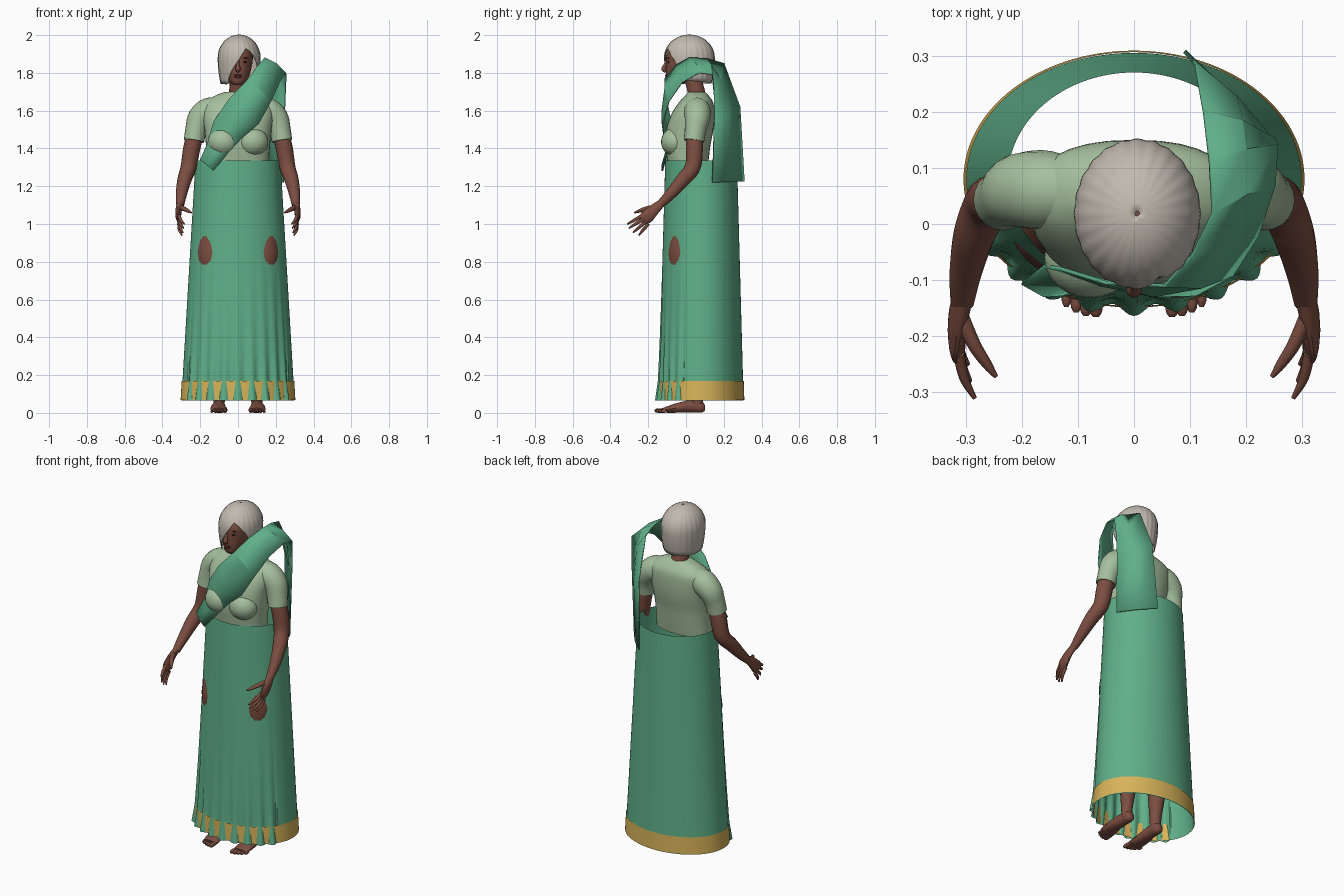
import bpy, bmesh
from math import sin, cos, pi, radians, degrees, copysign, sqrt
from mathutils import Vector, Matrix

cube = bpy.data.objects.get("Cube")
if cube:
    bpy.data.objects.remove(cube)


def material(name, r, g, b):
    m = bpy.data.materials.new(name)
    m.use_nodes = True
    m.diffuse_color = (r, g, b, 1)
    bsdf = next(n for n in m.node_tree.nodes if n.type == 'BSDF_PRINCIPLED')
    bsdf.inputs["Base Color"].default_value = (r, g, b, 1)
    bsdf.inputs["Roughness"].default_value = 0.8
    return m


GREEN = material("sari green", .115, .43, .25)
SAGE = material("blouse sage", .38, .52, .34)
GOLD = material("border gold", .68, .45, .10)
SKIN = material("brown skin", .20, .075, .052)
HAIR = material("silver hair", .54, .49, .43)
LIP = material("lip brown", .15, .04, .035)
DARK = material("eye dark", .02, .014, .012)


def finish(name, bm, mat, angle=40, thickness=0):
    bmesh.ops.recalc_face_normals(bm, faces=bm.faces)
    me = bpy.data.meshes.new(name)
    bm.to_mesh(me)
    bm.free()
    me.materials.append(mat)
    me.shade_smooth()
    me.set_sharp_from_angle(angle=radians(angle))
    ob = bpy.data.objects.new(name, me)
    bpy.context.collection.objects.link(ob)
    if thickness:
        mod = ob.modifiers.new("thickness", 'SOLIDIFY')
        mod.thickness, mod.offset = thickness, 0
    return ob


def surface(name, rows, mat, closed=True, caps=False, **kw):
    """Skin a list of equal point rows with quads."""
    bm = bmesh.new()
    grid = [[bm.verts.new(p) for p in row] for row in rows]
    n = len(rows[0])
    for a, b in zip(grid, grid[1:]):
        for i in range(n if closed else n - 1):
            j = (i + 1) % n
            bm.faces.new((a[i], a[j], b[j], b[i]))
    if caps:
        bm.faces.new(grid[0])
        bm.faces.new(grid[-1])
    return finish(name, bm, mat, **kw)


def smooth_path(pts, steps):
    """Catmull-Rom interpolation of tuples of any length."""
    out = []
    for i in range(len(pts) - 1):
        p = [Vector(pts[max(0, min(len(pts) - 1, i + k))]) for k in (-1, 0, 1, 2)]
        for s in range(steps):
            t = s / steps
            out.append(p[1] + (p[2] - p[0]) * (t / 2)
                       + (p[0] * 2 - p[1] * 5 + p[2] * 4 - p[3]) * (t * t / 2)
                       + (p[1] * 3 - p[0] - p[2] * 3 + p[3]) * (t ** 3 / 2))
    return out + [Vector(pts[-1])]


def limb(name, pts, mat, side=1, sides=14, steps=4):
    """Tapered tube; points are x, y, z, side radius and optional other radius."""
    pts = [(p[0] * side, p[1], p[2], p[3], p[-1]) for p in pts]
    path = smooth_path(pts, steps)
    mid = [Vector(p[:3]) for p in path]
    whole = (mid[-1] - mid[0]).normalized()
    ref = Vector((0, 1, 0)) if abs(whole.z) > .6 else Vector((0, 0, 1))
    rows = []
    for i, p in enumerate(path):
        t = (mid[min(i + 1, len(mid) - 1)] - mid[max(i - 1, 0)]).normalized()
        u = t.cross(ref).normalized()
        v = u.cross(t)
        rows.append([mid[i] + u * (p[3] * cos(a)) + v * (p[4] * sin(a))
                     for a in (2 * pi * k / sides for k in range(sides))])
    return surface(name, rows, mat, caps=True)


def trunk(name, rings, mat, power=.85, sides=32):
    """Upright form; rings are z, front y, back y and half width."""
    rows = []
    for z, f, b, w in smooth_path(rings, 4):
        row = []
        for k in range(sides):
            a = 2 * pi * k / sides
            s, c = (copysign(abs(q) ** power, q) for q in (sin(a), cos(a)))
            row.append((w * s, (f + b) / 2 - (b - f) / 2 * c, z))
        rows.append(row)
    return surface(name, rows, mat, caps=True)


def blob(name, centre, size, mat):
    bm = bmesh.new()
    bmesh.ops.create_uvsphere(bm, u_segments=24, v_segments=14, radius=1,
                              matrix=Matrix.Translation(centre) @ Matrix.Diagonal((*size, 1)))
    return finish(name, bm, mat)


# Skirt and its border: flaring oval tubes, with pleats over the front hem
TOP, HEM, COLS = 1.335, .065, 256


def skirt_row(z, pleated, grow=0):
    t = (TOP - z) / (TOP - HEM)
    row = []
    for k in range(COLS):
        a = 2 * pi * k / COLS - pi
        off = grow
        if pleated and abs(a) < radians(66):
            off += .010 * t ** 4 * cos(25 * a) + .009 * max(0, (t - .92) / .08)
        row.append(((.225 + .075 * t + off) * sin(a),
                    .08 - (.19 + .035 * t + off) * cos(a), z))
    return row


skirt_z = [TOP - .115 * i for i in range(10)] + [.3 - .02 * i for i in range(7)]
skirt_z += [.165 - .02 * i for i in range(6)]
surface("skirt", [skirt_row(z, True) for z in skirt_z], GREEN)
surface("skirt_border", [skirt_row(z, False, .004) for z in (.168, .12, .068)], GOLD)

# Blouse
trunk("blouse", [(1.27, -.09, .11, .165), (1.34, -.10, .12, .165), (1.42, -.11, .13, .17),
                 (1.50, -.105, .145, .178), (1.58, -.078, .15, .188), (1.64, -.04, .145, .175),
                 (1.68, -.005, .12, .12), (1.70, .015, .10, .065)], SAGE)

# Head and neck
limb("neck", [(0, .065, 1.64, .052), (0, .05, 1.72, .046), (0, .03, 1.79, .046)], SKIN)
trunk("head", [(1.735, -.085, -.04, .02), (1.75, -.098, .0, .04), (1.78, -.104, .06, .058),
               (1.82, -.105, .09, .07), (1.86, -.105, .11, .077), (1.90, -.10, .115, .077),
               (1.95, -.06, .08, .055)], SKIN, power=.95)
limb("nose", [(0, -.10, 1.868, .006), (0, -.112, 1.84, .009), (0, -.118, 1.82, .014),
              (0, -.104, 1.808, .008)], SKIN, sides=10)
blob("upper_lip", (0, -.104, 1.787), (.022, .007, .005), LIP)
blob("lower_lip", (0, -.103, 1.778), (.019, .008, .006), LIP)

# Bobbed hair: crown to hem, with a swept fringe
HEMLINE = [(-180, 1.745), (-40, 1.74), (-25, 1.80), (0, 1.87), (20, 1.93),
           (35, 1.91), (55, 1.86), (75, 1.76), (180, 1.745)]


def hem_height(deg):
    for (a, za), (b, zb) in zip(HEMLINE, HEMLINE[1:]):
        if deg <= b:
            return za + (zb - za) * (deg - a) / (b - a)
    return HEMLINE[-1][1]


rows = []
for i in range(19):
    s = max(i / 18, .01)
    row = []
    for k in range(96):
        a = 2 * pi * k / 96 - pi
        z = 2.0 - (2.0 - hem_height(degrees(a))) * s ** 1.8
        if z > 1.88:
            r = sqrt(max(0, 1 - ((z - 1.88) / .12) ** 2))
        else:
            r = 1 - .14 * ((1.88 - z) / .14) ** 2
        r *= 1 + .01 * cos(24 * a)
        row.append((.006 + .11 * r * sin(a), .018 - .131 * r * cos(a), z))
    rows.append(row)
surface("hair", rows, HAIR, caps=False, thickness=.005)

# Paired parts
for side, tag in ((1, "left_"), (-1, "right_")):
    blob(tag + "bust", (side * .078, -.06, 1.435), (.082, .072, .075), SAGE)
    limb(tag + "sleeve", [(.08, .055, 1.62, .05), (.15, .06, 1.60, .07), (.20, .06, 1.56, .067),
                          (.222, .05, 1.50, .057), (.233, .042, 1.44, .054)], SAGE, side, 20)
    limb(tag + "arm", [(.22, .045, 1.50, .045), (.245, .045, 1.40, .045), (.262, .035, 1.30, .042),
                       (.285, -.02, 1.23, .037), (.30, -.085, 1.155, .029),
                       (.306, -.14, 1.10, .021)], SKIN, side, 18)
    limb(tag + "palm", [(.305, -.13, 1.11, .018, .021), (.314, -.17, 1.075, .017, .030),
                        (.316, -.205, 1.04, .015, .036), (.312, -.23, 1.02, .010, .030)], SKIN, side)
    limb(tag + "thumb", [(.308, -.165, 1.09, .014), (.285, -.215, 1.08, .012),
                         (.262, -.25, 1.068, .009), (.246, -.272, 1.06, .004)], SKIN, side, 10)
    for i, (y, z) in enumerate(((-.31, 1.0), (-.302, .978), (-.28, .955), (-.25, .94))):
        base = Vector((.312, -.233 + .011 * i, 1.043 - .014 * i))
        tip = Vector((.284 + .004 * i, y, z))
        mid = base.lerp(tip, .55) + Vector((.006, 0, 0))
        limb(f"{tag}finger_{i + 1}", [(*base, .010), (*mid, .0085), (*tip, .004)], SKIN, side, 10)
    limb(tag + "leg", [(.10, .06, .03, .030), (.10, .06, .10, .032), (.10, .07, .30, .052),
                       (.105, .04, .52, .052), (.117, .015, .70, .083), (.12, .008, .77, .094),
                       (.12, .008, .85, .102), (.12, .008, .93, .090), (.10, .03, 1.1, .085)],
         SKIN, side, 24)
    limb(tag + "foot", [(.10, .10, .03, .012, .015), (.10, .085, .03, .028, .029),
                        (.10, .03, .035, .032, .034), (.104, -.04, .027, .041, .027),
                        (.10, -.10, .017, .045, .017), (.10, -.125, .014, .036, .011)], SKIN, side)
    for i in range(5):
        x, r = .068 + .0175 * i, .012 - .001 * i
        end = -.166 + .002 * i * i
        limb(f"{tag}toe_{i + 1}", [(x, -.10, r, r * .8), (x, end + .015, r, r), (x, end, r, r * .4)],
             SKIN, side, 10)
    blob(tag + "eye", (side * .034, -.093, 1.857), (.013, .006, .005), DARK)
    blob(tag + "brow", (side * .034, -.092, 1.878), (.018, .006, .003), DARK)

# Draped sash: paired edge points, from the waist over the shoulder and down the back
DRAPE = [((-.20, -.105, 1.34), (-.13, -.125, 1.28)), ((-.16, -.075, 1.43), (-.05, -.10, 1.38)),
         ((-.13, -.08, 1.54), (.02, -.115, 1.455)), ((-.05, -.105, 1.66), (.11, -.125, 1.53)),
         ((.055, -.11, 1.77), (.175, -.09, 1.65)), ((.105, -.055, 1.84), (.22, -.02, 1.75)),
         ((.14, .02, 1.88), (.25, .07, 1.80)), ((.135, .11, 1.875), (.255, .14, 1.79)),
         ((.125, .20, 1.85), (.25, .15, 1.68)), ((.11, .285, 1.62), (.245, .15, 1.55)),
         ((.09, .308, 1.225), (.24, .14, 1.22))]
rows = []
for i, (a, b) in enumerate(DRAPE):
    a, b = Vector(a), Vector(b)
    bulge = Vector((.004, -.012 if i < 5 else .008, .01 if 4 < i < 8 else 0))
    rows.append([a, (a + b) / 2 + bulge, b])
surface("sash", rows, GREEN, closed=False, angle=25, thickness=.007)
